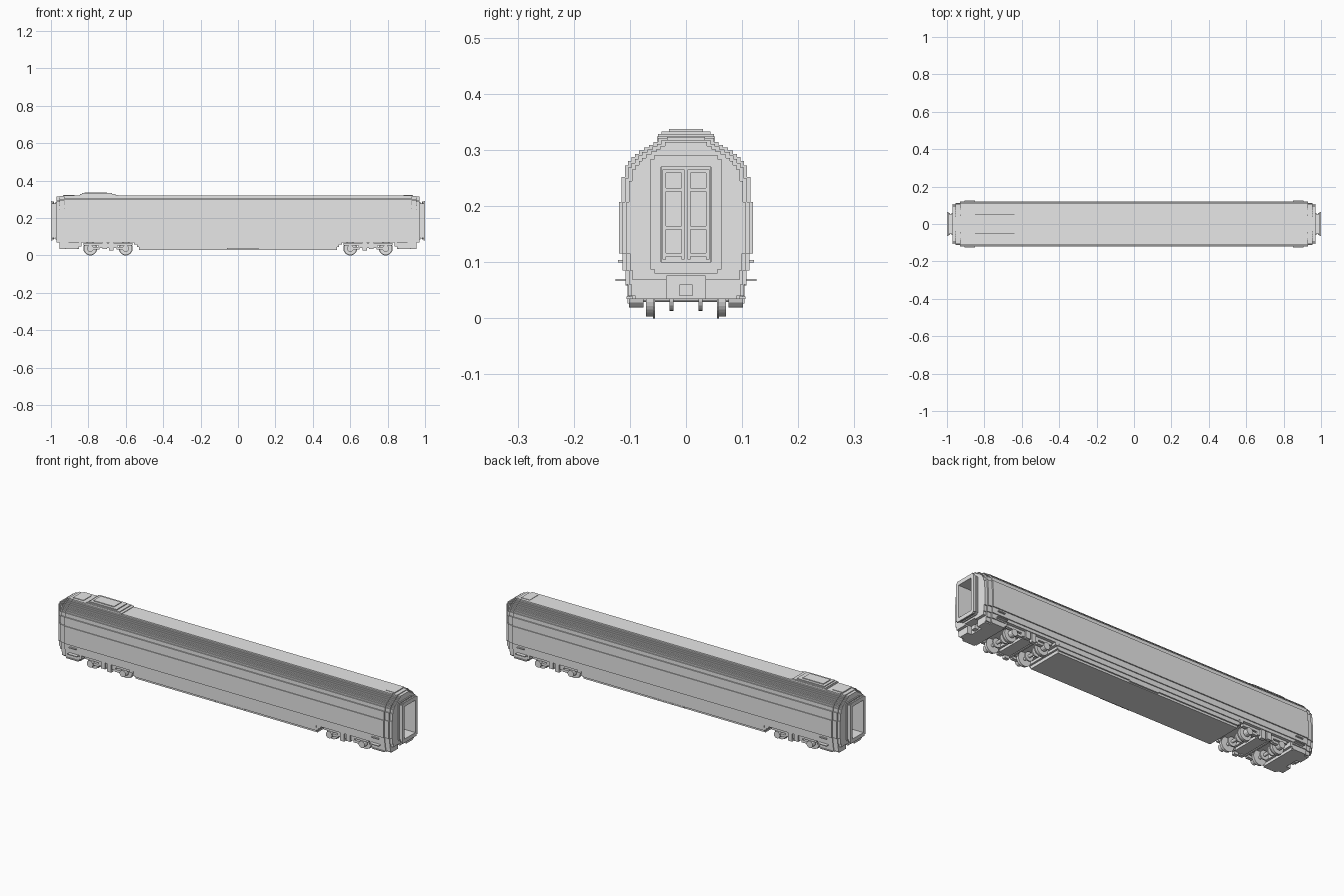
import bpy, bmesh, math
from mathutils import Matrix

if "Cube" in bpy.data.objects:
    bpy.data.objects.remove(bpy.data.objects["Cube"])

grey = bpy.data.materials.new("plain grey")
grey.diffuse_color = (0.8, 0.8, 0.8, 1)
grey.use_nodes = True
grey.node_tree.nodes["Principled BSDF"].inputs["Base Color"].default_value = grey.diffuse_color


def finish(name, bm):
    bmesh.ops.recalc_face_normals(bm, faces=bm.faces[:])
    me = bpy.data.meshes.new(name)
    bm.to_mesh(me)
    bm.free()
    me.materials.append(grey)
    ob = bpy.data.objects.new(name, me)
    bpy.context.collection.objects.link(ob)
    return ob


def add_box(bm, x0, x1, y0, y1, z0, z1):
    m = Matrix.Translation(((x0 + x1) / 2, (y0 + y1) / 2, (z0 + z1) / 2)) @ \
        Matrix.Diagonal((abs(x1 - x0), abs(y1 - y0), abs(z1 - z0), 1))
    bmesh.ops.create_cube(bm, size=1, matrix=m)


def boxes(name, items):
    bm = bmesh.new()
    for b in items:
        add_box(bm, *b)
    return finish(name, bm)


def add_disc(bm, x, z, r, y0, y1, n=20):
    m = Matrix.Translation((x, (y0 + y1) / 2, z)) @ Matrix.Rotation(math.pi / 2, 4, 'X')
    bmesh.ops.create_cone(bm, cap_ends=True, segments=n, radius1=r, radius2=r,
                          depth=abs(y1 - y0), matrix=m)


def prism(name, outline, x0, x1):
    """Extrude a closed (y, z) outline along x."""
    bm = bmesh.new()
    f = bm.faces.new([bm.verts.new((x0, y, z)) for y, z in outline])
    ext = bmesh.ops.extrude_face_region(bm, geom=[f])
    for v in ext["geom"]:
        if isinstance(v, bmesh.types.BMVert):
            v.co.x = x1
    return finish(name, bm)


# Stepped body section: each entry is (lower height, half width)
STEPS = [(0.029, .096), (.04, .103), (.06, .108), (.085, .113), (.115, .119),
         (.207, .115), (.252, .109), (.272, .103), (.280, .097), (.287, .091),
         (.293, .084), (.299, .075), (.304, .066), (.309, .058), (.314, .050)]
ROOF = 0.321


def section(zmin, inset=0.0, drop=0.0):
    right = []
    for i, (z, w) in enumerate(STEPS):
        hi = STEPS[i + 1][0] if i + 1 < len(STEPS) else ROOF
        if hi <= zmin:
            continue
        lo = max(z - (drop if z > .25 else 0), zmin)
        hi -= drop if hi > .25 else 0
        right += [(w - inset, lo), (w - inset, hi)]
    return right + [(-y, z) for y, z in reversed(right)]


def cut(ob, cutter):
    mod = ob.modifiers.new("opening", 'BOOLEAN')
    mod.operation = 'DIFFERENCE'
    mod.solver = 'EXACT'
    mod.object = cutter


# Centre of the car with its closed underfloor
prism("body_centre", section(.029), -.53, .53)

for s, side in ((-1, "left"), (1, "right")):
    # Cutters for the gangway passage and the coupler pocket
    passage = boxes("passage_cutter_" + side, [(s * .905, s * 1.1, -.045, .045, .1, .27)])
    pocket = boxes("coupler_cutter_" + side, [(s * .925, s * 1.1, -.035, .035, .01, .075)])
    for c in (passage, pocket):
        c.hide_render = True
        c.hide_set(True)

    # Body over the bogie, entrance section and tapered end
    prism("body_over_bogie_" + side, section(.07), s * .53, s * .85)
    for name, x0, x1, args in (("entrance", .85, .93, (.034,)),
                               ("end_taper", .93, .955, (.034, .006, .003)),
                               ("end_cap", .955, .97, (.068, .013, .007))):
        ob = prism(f"{name}_{side}", section(*args), s * x0, s * x1)
        cut(ob, passage)
        if name != "entrance":
            cut(ob, pocket)

    # Gangway: stepped rings around the passage
    rings = []
    for a, b, hw, zb, zt in ((.968, .976, .058, .085, .286), (.976, .983, .054, .09, .281),
                             (.983, .989, .059, .084, .287), (.989, .993, .055, .09, .281),
                             (.993, 1.0, .063, .08, .291)):
        x0, x1 = s * a, s * b
        for t in (-1, 1):
            rings.append((x0, x1, t * .045, t * hw, zb + .007, zt - .007))
        rings.append((x0, x1, -hw + .007, hw - .007, .27, zt))
        rings.append((x0, x1, -hw + .007, hw - .007, zb, .1))
    boxes("gangway_" + side, rings)

    # Sliding end doors with rails and window frames
    door = [(s * .900, s * .912, -.044, .044, .1, .27)]
    for t in (-1, 1):
        door += [(s * .91, s * .918, t * .003, t * .008, .105, .265),
                 (s * .91, s * .918, t * .036, t * .042, .105, .265)]
        door += [(s * .91, s * .918, t * .006, t * .038, z, z + .006)
                 for z in (.11, .158, .226, .259)]
    boxes("end_doors_" + side, door)

    # Coupler
    boxes("coupler_" + side, [(s * .92, s * .95, -.012, .012, .04, .06)])

    # Entrance steps and lower trim along the end
    trim = []
    for t in (-1, 1):
        trim += [(s * .85, s * .905, t * .10, t * .126, .066, .070),
                 (s * .86, s * .90, t * .11, t * .121, .099, .104),
                 (s * .855, s * .925, t * .09, t * .106, .034, .039)]
    boxes("entrance_steps_" + side, trim)

    # Wheels, axles and brake discs
    bm = bmesh.new()
    for x in (.6, .79):
        add_disc(bm, s * x, .037, .008, -.09, .09, 12)
        for t in (-1, 1):
            add_disc(bm, s * x, .037, .037, t * .055, t * .059, 28)
            add_disc(bm, s * x, .037, .034, t * .059, t * .071, 28)
            add_disc(bm, s * x, .037, .024, t * .022, t * .029, 20)
            add_disc(bm, s * x, .037, .018, t * .076, t * .102, 12)
    finish("wheelsets_" + side, bm)

    # Bogie frame: dropped side beams, arms, cross beams and springs
    fr = []
    for t in (-1, 1):
        y0, y1 = t * .078, t * .096
        fr += [(s * .565, s * .825, y0, y1, .054, .067),
               (s * .645, s * .745, y0, y1, .040, .055),
               (s * .61, s * .65, y0, y1, .033, .046),
               (s * .74, s * .78, y0, y1, .033, .046),
               (s * .665, s * .69, t * .085, t * .104, .026, .072),
               (s * .70, s * .725, t * .085, t * .104, .034, .072)]
    fr += [(s * .665, s * .725, -.08, .08, .040, .062),
           (s * .645, s * .655, -.08, .08, .045, .06),
           (s * .735, s * .745, -.08, .08, .045, .06),
           (s * .685, s * .705, -.02, .02, .055, .072)]
    boxes("bogie_frame_" + side, fr)

    # Sloped skirt ends beside the bogie
    boxes("skirt_end_" + side, [(s * .528, s * .54, -.103, .103, .045, .071),
                                (s * .535, s * .555, -.108, .108, .058, .071),
                                (s * .838, s * .852, -.103, .103, .048, .071)])

# Roof unit: stacked steps with a pointed plan, plus roof hatches
boxes("roof_unit", [(-.850, -.640, -.052, .052, .315, .324),
                    (-.845, -.655, -.050, .050, .322, .328),
                    (-.835, -.675, -.044, .044, .326, .333),
                    (-.820, -.700, -.030, .030, .331, .337)])
boxes("roof_hatches", [(-.935, -.875, -.034, .034, .318, .324),
                       (.885, .935, -.034, .034, .318, .323)])

# Service panel strips along the sills
boxes("sill_panels", [(-.06, .11, t * .09, t * .1045, .034, .041) for t in (-1, 1)])
